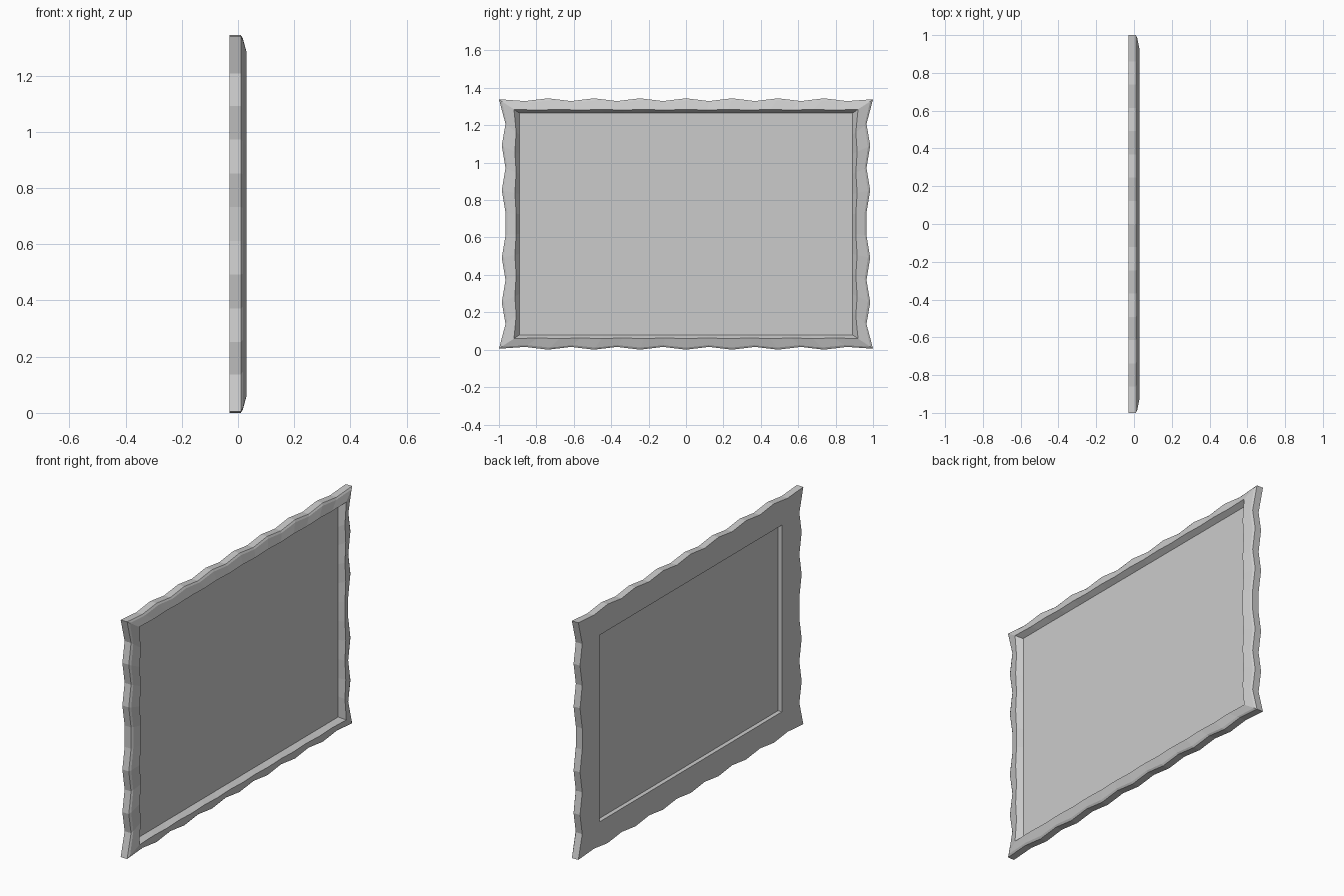
import bpy, bmesh

if "Cube" in bpy.data.objects:
    bpy.data.objects.remove(bpy.data.objects["Cube"])

CZ = 0.672                       # height of the frame centre
SIDE_Z = [-0.535, -0.42, -0.30, -0.18, -0.06, 0.06, 0.18, 0.30, 0.42, 0.535]
SIDE_WAVE = [0, 1, 0, 1, 0, 0, 1, 0, 1, 0]   # 1 = crest, 0 = hollow


def outline(x, corner, side=None, top=None):
    """Scalloped rectangle; side and top are (hollow, crest) half sizes."""
    cy, cz = corner
    side = side or (cy, cy)
    top = top or (cz, cz)
    ring = []
    for s in (1, -1):            # half outline, then its half-turn copy
        ring.append((x, -cy * s, -cz * s))
        for k in range(-7, 8):
            ring.append((x, k * 0.123 * cy * s, -top[(k + 1) % 2] * s))
        ring.append((x, cy * s, -cz * s))
        for z, w in zip(SIDE_Z, SIDE_WAVE):
            ring.append((x, side[w] * s, z * cz / 0.667 * s))
    return ring


def finish(name, bm):
    bmesh.ops.recalc_face_normals(bm, faces=bm.faces)
    me = bpy.data.meshes.new(name)
    bm.to_mesh(me)
    bm.free()
    ob = bpy.data.objects.new(name, me)
    ob.location.z = CZ
    bpy.context.collection.objects.link(ob)


# Frame: closed loop of outlines around its cross-section
outer = ((1.0, 0.667), (0.965, 0.985), (0.657, 0.672))
sections = [
    outline(-0.03, (0.81, 0.525)),                                     # back opening
    outline(-0.03, *outer),                                            # back edge
    outline(0.01, *outer),                                             # front edge
    outline(0.017, (0.985, 0.656), (0.955, 0.973), (0.648, 0.661)),    # small chamfer
    outline(0.03, (0.92, 0.613), (0.908, 0.915), (0.609, 0.613)),      # front lip
    outline(-0.006, (0.886, 0.59)),                                    # rebate
    outline(-0.006, (0.81, 0.525)),                                    # ledge
]
bm = bmesh.new()
rings = [[bm.verts.new(p) for p in s] for s in sections]
n = len(rings[0])
for i, a in enumerate(rings):
    b = rings[(i + 1) % len(rings)]
    for j in range(n):
        k = (j + 1) % n
        bm.faces.new((a[j], a[k], b[k], b[j]))
finish("frame", bm)

# Flat panel resting on the ledge
bm = bmesh.new()
bmesh.ops.create_cube(bm, size=1)
for v in bm.verts:
    v.co = (v.co.x * 0.006 - 0.003, v.co.y * 1.778, v.co.z * 1.186)
finish("panel", bm)
